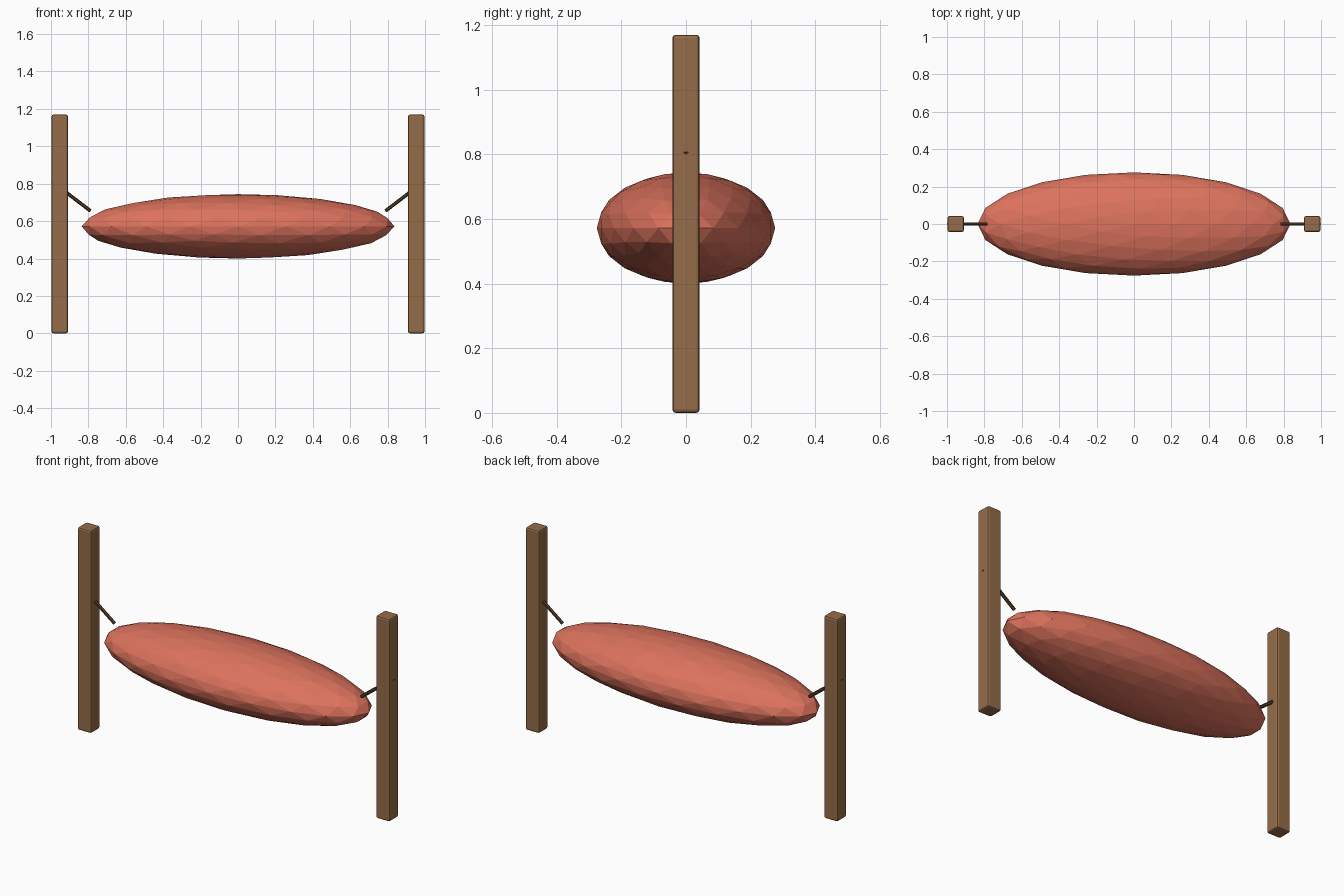
import bpy
from mathutils import Vector

if "Cube" in bpy.data.objects:
    bpy.data.objects.remove(bpy.data.objects["Cube"])


def paint(obj, name, color):
    mat = bpy.data.materials.get(name) or bpy.data.materials.new(name)
    mat.diffuse_color = (*color, 1)
    mat.use_nodes = True
    mat.node_tree.nodes["Principled BSDF"].inputs["Base Color"].default_value = mat.diffuse_color
    obj.data.materials.append(mat)


# Faceted hammock body
bpy.ops.mesh.primitive_ico_sphere_add(subdivisions=3, radius=1, location=(0, 0, 0.572))
body = bpy.context.object
body.name = "hammock_body"
body.scale = (0.836, 0.276, 0.172)
bpy.ops.object.transform_apply(location=False, rotation=False, scale=True)
paint(body, "coral_cloth", (0.72, 0.17, 0.11))


def post(side, label):
    bpy.ops.mesh.primitive_cube_add(size=1, location=(side * 0.953, 0, 0.585))
    obj = bpy.context.object
    obj.name = label + "_post"
    obj.scale = (0.087, 0.084, 1.17)
    bpy.ops.object.transform_apply(location=False, rotation=False, scale=True)
    bevel = obj.modifiers.new("soft_edges", "BEVEL")
    bevel.width = 0.01
    bevel.segments = 2
    paint(obj, "post_wood", (0.30, 0.15, 0.065))


def rope(side, label):
    # Six-sided rope running from above the body tip through the post
    a = Vector((side * 0.788, 0, 0.654))
    b = Vector((side * 0.994, 0, 0.811))
    bpy.ops.mesh.primitive_cylinder_add(vertices=6, radius=0.0095, depth=(b - a).length,
                                        location=(a + b) / 2)
    obj = bpy.context.object
    obj.name = label + "_rope"
    # Tilt about y only, then spin so a corner faces straight down
    d = b - a
    from math import atan2, pi
    obj.rotation_euler = (0, atan2(d.x, d.z), 0)
    for v in obj.data.vertices:
        v.co.x, v.co.y = v.co.y, -v.co.x
    paint(obj, "rope_brown", (0.09, 0.045, 0.02))


for side, label in ((-1, "left"), (1, "right")):
    post(side, label)
    rope(side, label)
